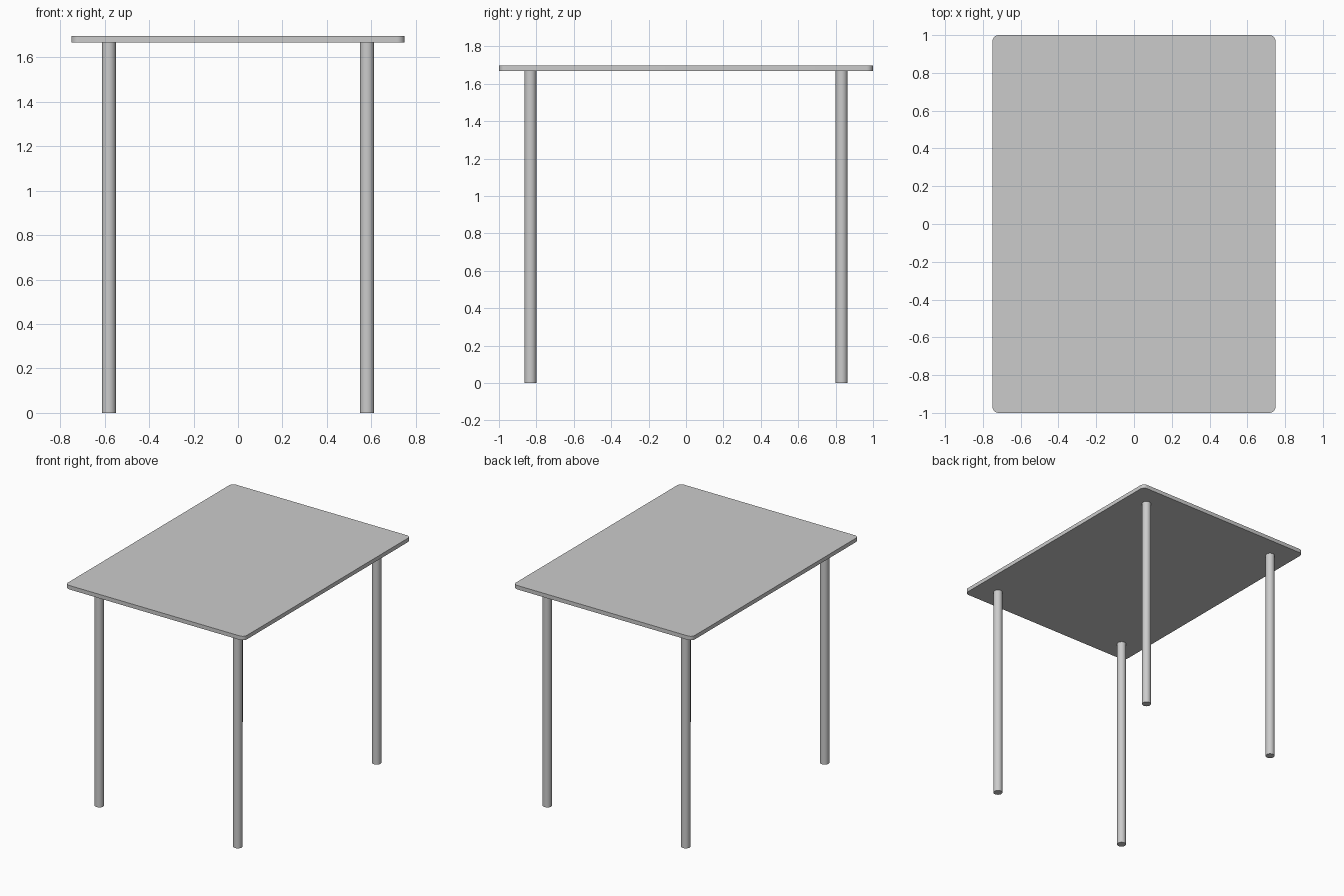
import bpy
import bmesh

HEIGHT, THICKNESS = 1.697, 0.03
WIDTH, DEPTH = 1.5, 2.0
CORNER = 0.035
LEG_RADIUS = 0.032
LEG_X, LEG_Y = 0.581, 0.832

default = bpy.data.objects.get("Cube")
if default:
    bpy.data.objects.remove(default, do_unlink=True)

# One plain grey for the whole table
grey = bpy.data.materials.new("light_grey")
grey.use_nodes = True
colour = (0.6, 0.6, 0.6, 1)
grey.diffuse_color = colour
grey.node_tree.nodes["Principled BSDF"].inputs["Base Color"].default_value = colour


def finish(obj, name):
    obj.name = name
    obj.data.name = name
    obj.data.materials.append(grey)
    bpy.ops.object.select_all(action="DESELECT")
    obj.select_set(True)
    bpy.context.view_layer.objects.active = obj
    bpy.ops.object.shade_smooth_by_angle()


# Tabletop: flat slab with rounded vertical corners
bpy.ops.mesh.primitive_cube_add(size=1, location=(0, 0, HEIGHT - THICKNESS / 2))
top = bpy.context.object
bm = bmesh.new()
bm.from_mesh(top.data)
bmesh.ops.scale(bm, vec=(WIDTH, DEPTH, THICKNESS), verts=bm.verts)
uprights = [e for e in bm.edges
            if abs(e.verts[0].co.z - e.verts[1].co.z) > THICKNESS / 2]
bmesh.ops.bevel(bm, geom=uprights, offset=CORNER, segments=8,
                profile=0.5, affect="EDGES")
bm.to_mesh(top.data)
bm.free()
finish(top, "tabletop")

# Four round legs, set in from the corners
leg_length = HEIGHT - THICKNESS
for end, sy in (("front", -1), ("back", 1)):
    for side, sx in (("right", -1), ("left", 1)):
        bpy.ops.mesh.primitive_cylinder_add(
            vertices=32, radius=LEG_RADIUS, depth=leg_length,
            location=(sx * LEG_X, sy * LEG_Y, leg_length / 2))
        finish(bpy.context.object, f"{end}_{side}_leg")
